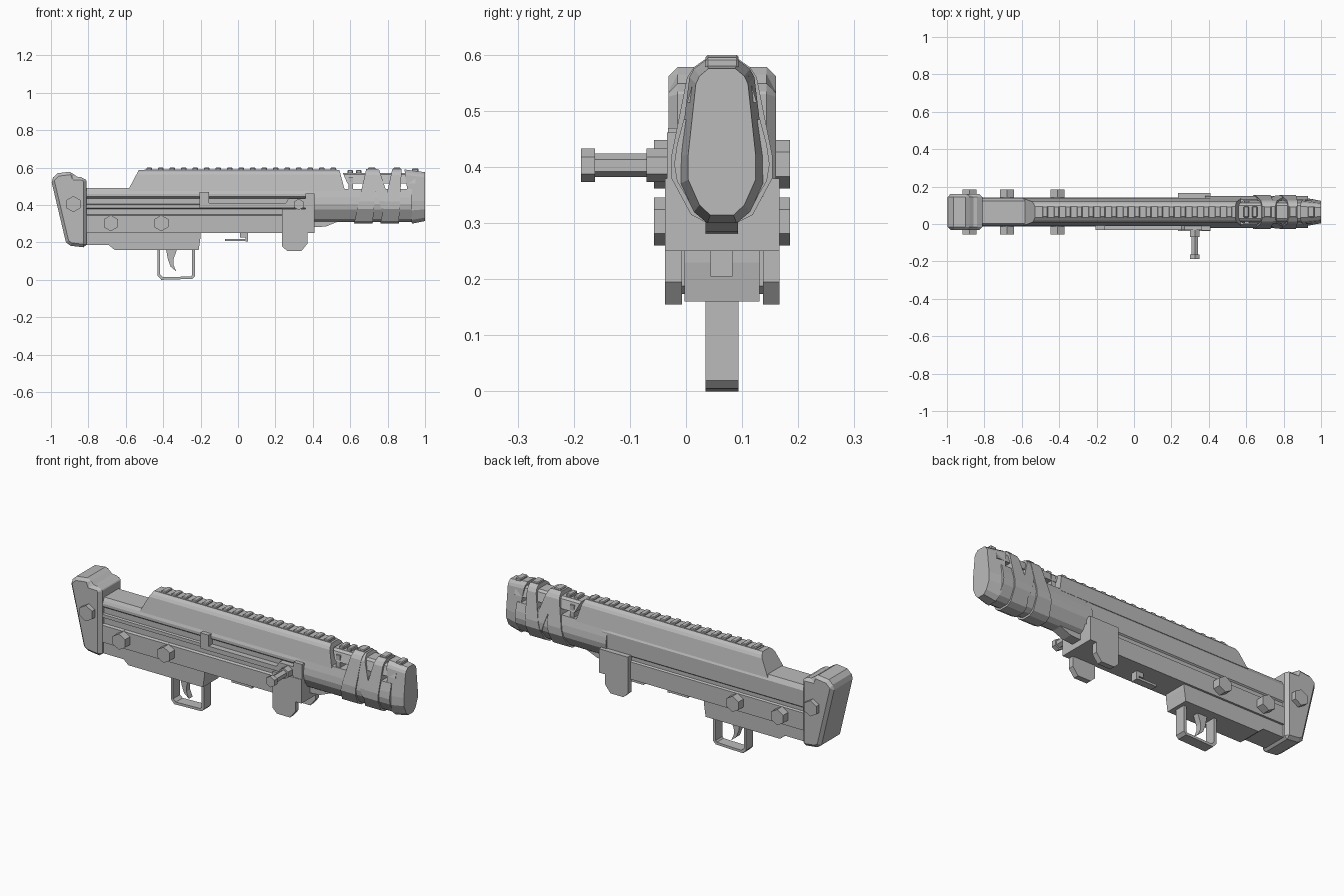
import bpy, bmesh, math
from mathutils import Matrix, Vector

if "Cube" in bpy.data.objects:
    bpy.data.objects.remove(bpy.data.objects["Cube"], do_unlink=True)

MID = 0.064  # centre plane of the body in y

metal = bpy.data.materials.new("grey metal")
metal.use_nodes = True
GREY = (0.5, 0.5, 0.5, 1)
metal.diffuse_color = GREY
metal.node_tree.nodes["Principled BSDF"].inputs["Base Color"].default_value = GREY


def finish(name, bm, bevel=0):
    bmesh.ops.recalc_face_normals(bm, faces=bm.faces)
    mesh = bpy.data.meshes.new(name)
    bm.to_mesh(mesh)
    bm.free()
    mesh.materials.append(metal)
    ob = bpy.data.objects.new(name, mesh)
    bpy.context.collection.objects.link(ob)
    if bevel:
        mod = ob.modifiers.new("chamfer", "BEVEL")
        mod.width, mod.segments, mod.limit_method = bevel, 1, "ANGLE"
        mod.angle_limit = math.radians(50)
    return ob


def bridge(name, start, end, bevel=0):
    """Solid between two matching outlines."""
    bm = bmesh.new()
    a = [bm.verts.new(p) for p in start]
    b = [bm.verts.new(p) for p in end]
    bm.faces.new(a)
    bm.faces.new(b)
    for i in range(len(a)):
        j = (i + 1) % len(a)
        bm.faces.new((a[i], a[j], b[j], b[i]))
    return finish(name, bm, bevel)


def side_plate(name, outline, y0, y1, bevel=0):
    """Side outline (x, z) given thickness in y."""
    return bridge(name, [(x, y0, z) for x, z in outline],
                  [(x, y1, z) for x, z in outline], bevel)


def box(name, x0, x1, y0, y1, z0, z1, bevel=0):
    return side_plate(name, [(x0, z0), (x1, z0), (x1, z1), (x0, z1)], y0, y1, bevel)


def mirrored(half):
    """Full section (y, z) from (half width, z) points, listed top down."""
    return [(MID + w, z) for w, z in half] + [(MID - w, z) for w, z in reversed(half)]


def sleeve(name, half, low, high, front_scale=1):
    """Section run along x; each end leans from low z to high z."""
    pts = mirrored(half)
    zs = [z for _, z in pts]
    z0, z1 = min(zs), max(zs)

    def end(i, s):
        out = []
        for y, z in pts:
            t = (z - z0) / (z1 - z0)
            zc = (z0 + z1) / 2
            out.append((low[i] + (high[i] - low[i]) * t, MID + (y - MID) * s, zc + (z - zc) * (1 + s) / 2))
        return out
    return bridge(name, end(0, 1), end(1, front_scale))


def rod(name, x, z, r, y0, y1, sides=6, turn=0):
    bm = bmesh.new()
    m = (Matrix.Translation((x, (y0 + y1) / 2, z)) @ Matrix.Rotation(math.pi / 2, 4, "X")
         @ Matrix.Rotation(turn, 4, "Z"))
    bmesh.ops.create_cone(bm, cap_ends=True, segments=sides, radius1=r, radius2=r,
                          depth=y1 - y0, matrix=m)
    return finish(name, bm)


# Receiver with grooved sides
section = [(0.004, 0.49), (-0.006, 0.474), (-0.012, 0.46), (-0.012, 0.445), (0, 0.436), (0, 0.405),
           (-0.012, 0.402), (-0.012, 0.384), (0, 0.38), (0, 0.348), (-0.014, 0.343), (-0.014, 0.25),
           (0.142, 0.25), (0.142, 0.345), (0.132, 0.35), (0.132, 0.37), (0.139, 0.376),
           (0.139, 0.465), (0.124, 0.49)]
bridge("receiver", [(-0.83, y, z) for y, z in section], [(0.41, y, z) for y, z in section])

# Trigger housing below the receiver
side_plate("trigger_housing", [(-0.83, 0.26), (-0.83, 0.185), (-0.69, 0.185), (-0.66, 0.16),
                               (-0.21, 0.16), (-0.2, 0.23), (-0.2, 0.26)], -0.003, 0.131)

# Butt
side_plate("butt", [(-1, 0.537), (-0.965, 0.57), (-0.885, 0.58), (-0.873, 0.55), (-0.822, 0.548),
                    (-0.81, 0.53), (-0.81, 0.172), (-0.895, 0.182), (-0.92, 0.2)],
           -0.031, 0.16, 0.02)

# Through bolts with hexagonal heads
for name, x, z in (("butt_bolt", -0.88, 0.405), ("rear_bolt", -0.68, 0.303), ("front_bolt", -0.41, 0.303)):
    rod(name, x, z, 0.043, -0.057, 0.185)

# Trigger guard as a folded strip
outer = [(-0.43, 0.17), (-0.43, 0.022), (-0.41, 0), (-0.245, 0.005), (-0.23, 0.02), (-0.23, 0.17)]
inner = [(-0.245, 0.17), (-0.245, 0.026), (-0.252, 0.018), (-0.4, 0.014), (-0.416, 0.028), (-0.416, 0.17)]
bm = bmesh.new()
rings = []
for y in (0.035, 0.094):
    rings.append([[bm.verts.new((x, y, z)) for x, z in line] for line in (outer, inner[::-1])])
for i in range(5):
    for out, inn in rings:
        bm.faces.new((out[i], out[i + 1], inn[i + 1], inn[i]))
    for k in (0, 1):
        a, b = rings[0][k], rings[1][k]
        bm.faces.new((a[i], a[i + 1], b[i + 1], b[i]))
finish("trigger_guard", bm)

# Curved trigger
side_plate("trigger", [(-0.385, 0.165), (-0.375, 0.11), (-0.36, 0.07), (-0.33, 0.045), (-0.345, 0.08),
                       (-0.345, 0.11), (-0.325, 0.165)], 0.048, 0.08)

# Magazine latch
box("latch_stem", 0.01, 0.045, 0.044, 0.083, 0.225, 0.255)
box("latch_post", 0.04, 0.053, 0.044, 0.083, 0.205, 0.25)
box("latch_plate", -0.07, 0.05, 0.044, 0.083, 0.207, 0.219)

# Hanging side plates at the front
flap = [(0.235, 0.25), (0.235, 0.18), (0.262, 0.155), (0.34, 0.155), (0.372, 0.195), (0.372, 0.25), (0.41, 0.25)]
side_plate("right_flap", flap + [(0.41, 0.38), (0.235, 0.38)], -0.037, -0.007)
side_plate("left_flap", flap + [(0.41, 0.38), (0.235, 0.38)], 0.137, 0.167)

# Sliding handle on the right side
side_plate("slide_bar", [(-0.205, 0.385), (0.37, 0.385), (0.37, 0.435), (0.27, 0.435), (0.255, 0.41),
                         (-0.155, 0.41), (-0.155, 0.47), (-0.205, 0.47)], -0.032, 0.002)
box("slide_guard", 0.36, 0.41, -0.034, 0, 0.37, 0.462)
for name, r, y0, y1 in (("handle_base", 0.03, -0.07, -0.025), ("handle_shaft", 0.021, -0.17, -0.06),
                        ("handle_knob", 0.03, -0.187, -0.162)):
    rod(name, 0.325, 0.403, r, y0, y1)

# Upper handguard, sloped at both ends
sleeve("handguard", [(0.03, 0.588), (0.046, 0.576), (0.055, 0.562), (0.072, 0.475)],
       (-0.59, 0.572), (-0.53, 0.542))

# Top rail teeth
box("rail_base", -0.5, 0.53, 0.035, 0.094, 0.58, 0.591)
for i in range(17):
    x = -0.475 + i * 0.0615
    box("rail_tooth", x - 0.015, x + 0.015, 0.035, 0.094, 0.585, 0.6, 0.004)

# Barrel shroud and the wedge below its root
sleeve("barrel_shroud", [(0.068, 0.485), (0.08, 0.44), (0.085, 0.405), (0.08, 0.375), (0.05, 0.325), (0.025, 0.31)],
       (0.38, 0.93), (0.38, 0.93))
side_plate("shroud_wedge", [(0.38, 0.36), (0.38, 0.28), (0.47, 0.285), (0.58, 0.33), (0.58, 0.36)], 0.035, 0.093)
sleeve("top_bar", [(0.035, 0.572), (0.048, 0.562), (0.062, 0.515)], (0.585, 0.95), (0.56, 0.95))
box("sight_bridge", 0.59, 0.615, 0.004, 0.124, 0.45, 0.55)
for x in (0.6, 0.645):
    box("front_tooth", x - 0.014, x + 0.014, 0.035, 0.094, 0.565, 0.588, 0.004)

# Slanted bands around the muzzle
band = [(0.03, 0.592), (0.05, 0.578), (0.062, 0.56), (0.09, 0.42), (0.09, 0.38), (0.055, 0.315), (0.026, 0.3)]
sleeve("rear_band", band, (0.62, 0.72), (0.685, 0.745))
sleeve("front_band", band, (0.76, 0.86), (0.825, 0.875))
cross = [(w * 0.97, 0.445 + (z - 0.445) * 0.98) for w, z in band]
sleeve("cross_band", cross, (0.79, 0.85), (0.7, 0.755))
for x in (0.715, 0.85):
    box("band_tooth", x - 0.02, x + 0.02, 0.035, 0.094, 0.58, 0.6, 0.004)

# Muzzle cap tapering to the front face
cap = [(0.03, 0.59), (0.05, 0.575), (0.058, 0.56), (0.075, 0.42), (0.075, 0.37), (0.05, 0.32), (0.026, 0.3)]
sleeve("muzzle_cap", cap, (0.93, 1), (0.89, 1), 0.8)
box("muzzle_tooth", 0.93, 0.965, 0.035, 0.094, 0.57, 0.595, 0.004)
